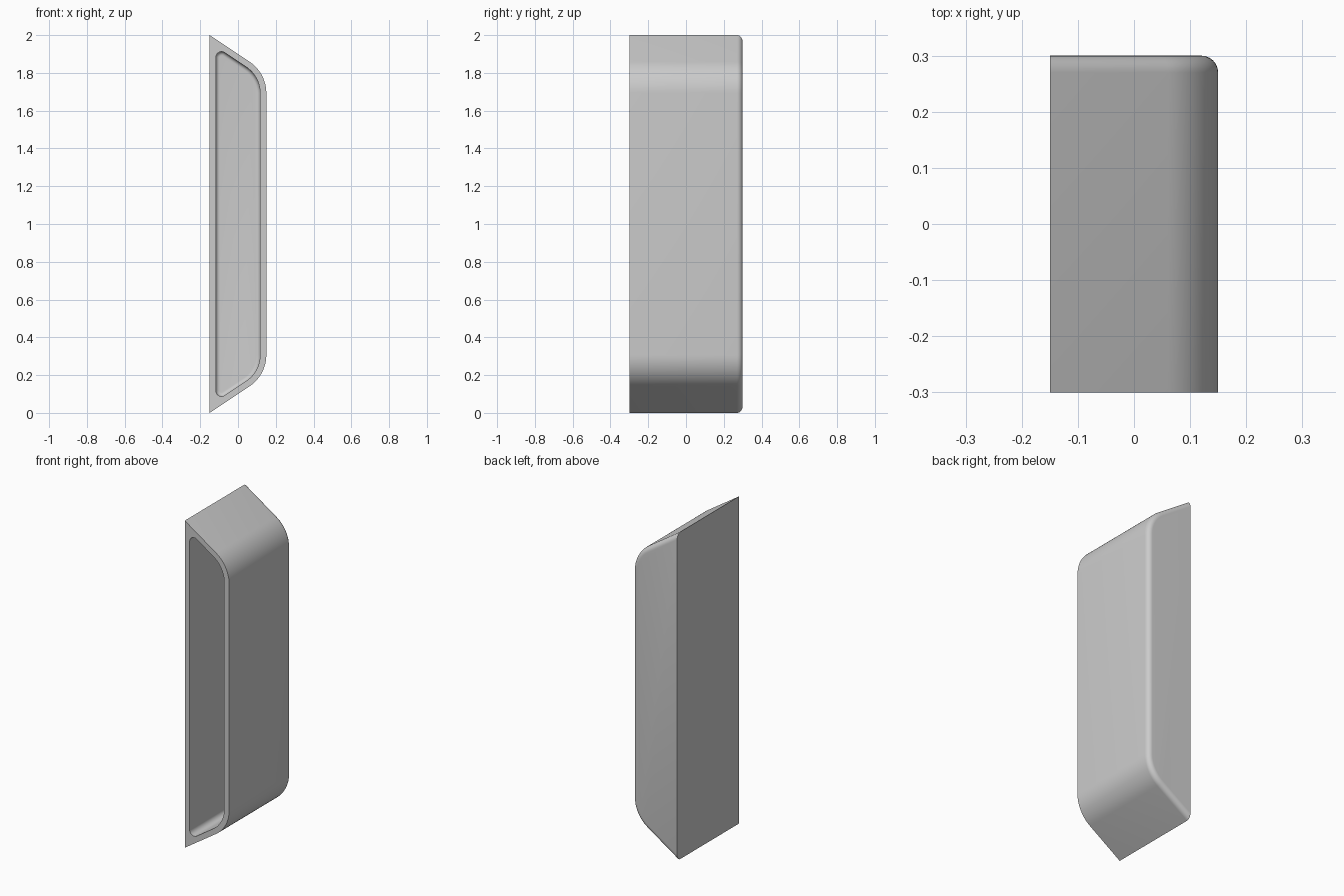
import bpy, bmesh, math

cube = bpy.data.objects.get("Cube")
if cube:
    bpy.data.objects.remove(cube, do_unlink=True)

SLOPE = 2 / 3                       # fall of the slanted ends
TILT = math.atan2(1, SLOPE)         # direction of the slanted end's normal
WALL, RIM_R, CORNER_R = 0.033, 0.03, 0.2
EDGE_R, FLOOR_R = 0.03, 0.02
BACK, FRONT = 0.3, -0.3


def arc(cx, cz, r, a0, a1, n=12):
    return [(cx + r * math.cos(a0 + (a1 - a0) * i / n),
             cz + r * math.sin(a0 + (a1 - a0) * i / n)) for i in range(n + 1)]


def section(side, left, left_r):
    """Trapezoid outline, inset by side (left on the flat face), with round corners."""
    def centre_z(x, r):
        return 2 - (x + 0.15) * SLOPE - r / math.sin(TILT)
    x1 = 0.15 - CORNER_R
    x2 = -0.15 + left + left_r
    top = arc(x1, centre_z(x1, CORNER_R), CORNER_R - side, 0, TILT)
    top += arc(x2, centre_z(x2, side + left_r), left_r, TILT, math.pi)
    return top + [(x, 2 - z) for x, z in reversed(top)]


# Rings from the rounded back, along the outside, over the rim, into the pocket
rings = []
for i in range(7):
    a = math.pi / 2 * i / 6
    rings.append((section(EDGE_R * (1 - math.sin(a)), 0, 0),
                  BACK - EDGE_R * (1 - math.cos(a))))
rings.append((section(0, 0, 0), FRONT))
rings.append((section(WALL, WALL, RIM_R), FRONT))
for i in range(7):
    a = math.pi / 2 * i / 6
    d = FLOOR_R * (1 - math.cos(a))
    rings.append((section(WALL + d, WALL + d, RIM_R - d),
                  BACK - WALL - FLOOR_R * (1 - math.sin(a))))

bm = bmesh.new()
loops = [[bm.verts.new((x, y, z)) for x, z in pts] for pts, y in rings]
for a, b in zip(loops, loops[1:]):
    for i in range(len(a)):
        j = (i + 1) % len(a)
        bm.faces.new((a[i], a[j], b[j], b[i]))
bm.faces.new(loops[0])
bm.faces.new(loops[-1])
bmesh.ops.remove_doubles(bm, verts=bm.verts, dist=1e-5)
bmesh.ops.recalc_face_normals(bm, faces=bm.faces)

mesh = bpy.data.meshes.new("hollow_handle")
bm.to_mesh(mesh)
bm.free()
handle = bpy.data.objects.new("hollow_handle", mesh)
bpy.context.collection.objects.link(handle)

# Plain grey
grey = bpy.data.materials.new("plain_grey")
grey.use_nodes = True
colour = (0.6, 0.6, 0.6, 1)
grey.diffuse_color = colour
grey.node_tree.nodes["Principled BSDF"].inputs["Base Color"].default_value = colour
mesh.materials.append(grey)

bpy.context.view_layer.objects.active = handle
handle.select_set(True)
bpy.ops.object.shade_smooth_by_angle(angle=math.radians(30))
